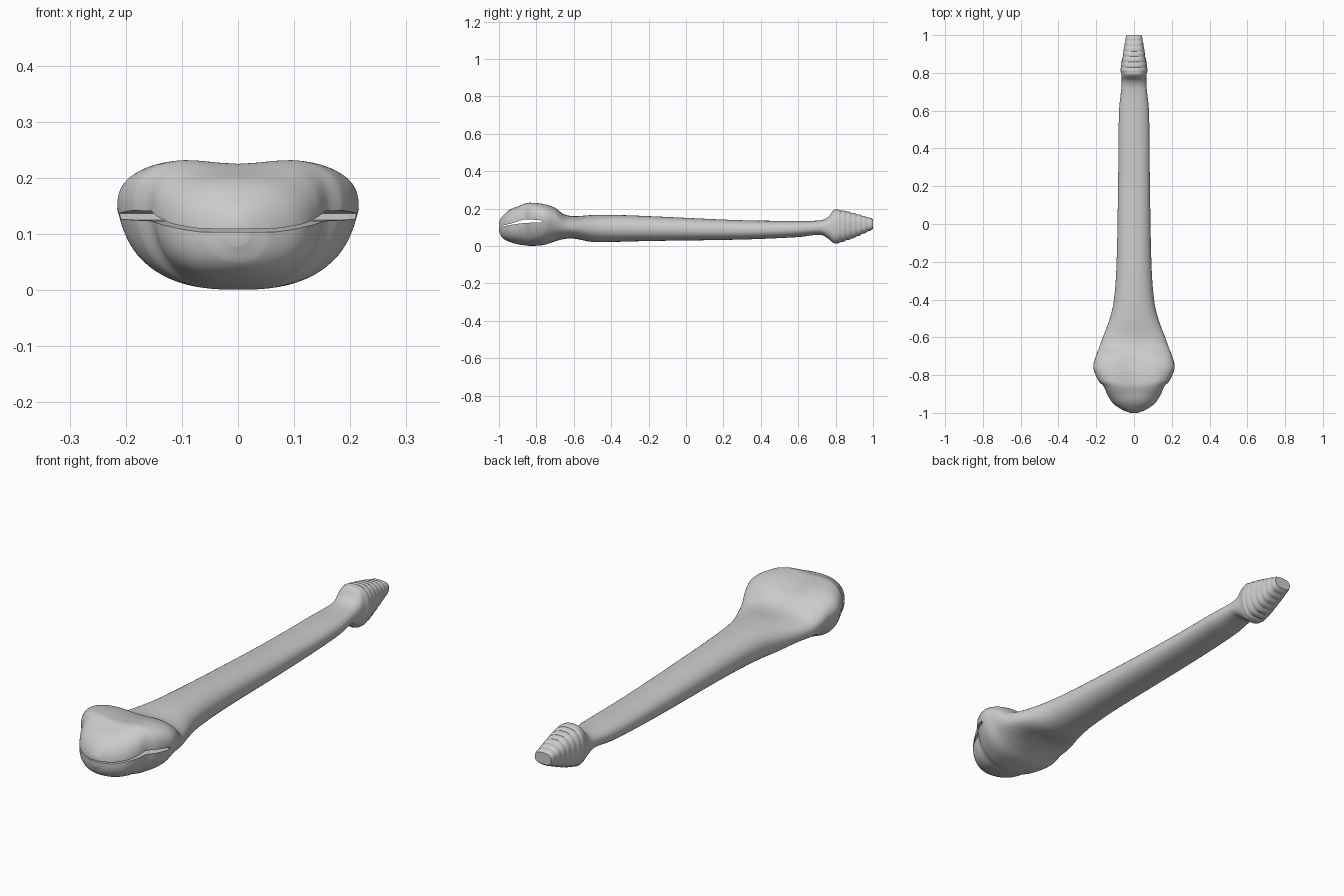
import bpy, bmesh
from math import cos, sin, pi, exp, copysign

cube = bpy.data.objects.get("Cube")
if cube:
    bpy.data.objects.remove(cube, do_unlink=True)

grey = bpy.data.materials.new("light_grey")
grey.use_nodes = True
tone = (0.6, 0.6, 0.6, 1)
grey.diffuse_color = tone
grey.node_tree.nodes["Principled BSDF"].inputs["Base Color"].default_value = tone

# Body stations: position along y, half width, bottom, top, squareness
STATIONS = [
    (-1, .02, .08, .13, 2), (-.985, .06, .048, .155, 2.2), (-.95, .11, .025, .19, 2.4),
    (-.9, .143, .01, .22, 2.6), (-.86, .16, .004, .24, 2.8), (-.83, .188, .001, .242, 2.9),
    (-.76, .215, .006, .233, 2.9), (-.7, .202, .025, .212, 2.7), (-.65, .183, .038, .172, 2.4),
    (-.6, .165, .04, .16, 2.3), (-.5, .128, .022, .166, 2.2), (-.4, .106, .022, .167, 2.2),
    (-.2, .092, .027, .16, 2.2), (.3, .083, .035, .138, 2.3), (.6, .079, .048, .135, 2.3),
    (.72, .067, .06, .138, 2.4), (.76, .065, .04, .155, 2.4), (.79, .066, .016, .192, 2.5),
    (.82, .071, .018, .193, 2.5), (.9, .058, .045, .175, 2.6), (1, .041, .09, .145, 2.8)]


def mesh_object(name, bm):
    bmesh.ops.recalc_face_normals(bm, faces=bm.faces[:])
    mesh = bpy.data.meshes.new(name)
    bm.to_mesh(mesh)
    bm.free()
    mesh.materials.append(grey)
    obj = bpy.data.objects.new(name, mesh)
    bpy.context.collection.objects.link(obj)
    return obj


def loft(bm, rings):
    """Skin closed rings of points and cap both ends."""
    loops = [[bm.verts.new(p) for p in ring] for ring in rings]
    for a, b in zip(loops, loops[1:]):
        for i in range(len(a)):
            j = (i + 1) % len(a)
            bm.faces.new((a[i], a[j], b[j], b[i]))
    bm.faces.new(loops[0])
    bm.faces.new(loops[-1])


def sample(i, t):
    """Smooth, non-uniform spline through the stations."""
    def slope(k, c):
        lo, hi = STATIONS[max(k - 1, 0)], STATIONS[min(k + 1, len(STATIONS) - 1)]
        return (hi[c] - lo[c]) / (hi[0] - lo[0])
    a, b = STATIONS[i], STATIONS[i + 1]
    step = b[0] - a[0]
    out = [a[0] + step * t]
    for c in range(1, len(a)):
        h = t * t * (3 - 2 * t)
        out.append(a[c] * (1 - h) + b[c] * h + step * (
            slope(i, c) * t * (1 - t) ** 2 - slope(i + 1, c) * t * t * (1 - t)))
    return out


def section(y, width, bottom, top, power, count=64):
    """Rounded section; the head narrows below and dips along its crown."""
    head = exp(-((y + .79) / .12) ** 4)
    middle = (top + bottom) / 2 + .025 * head
    ring = []
    for k in range(count):
        a = 2 * pi * k / count
        c, s = cos(a), sin(a)
        x = width * copysign(abs(c) ** (2 / power), c)
        z = copysign(abs(s) ** (2 / power), s)
        if z < 0:
            x *= 1 + .16 * head * z
            z = middle + z * (middle - bottom)
        else:
            z = middle + z * (top - middle) - .018 * head * exp(-(x / .09) ** 2) * z
        ring.append((x, y, z))
    return ring


# Head, long body and ridged tail tip in one skin
rings = []
for i in range(len(STATIONS) - 1):
    steps = 28 if STATIONS[i][0] > .81 else 7
    for k in range(steps + (i == len(STATIONS) - 2)):
        y, width, bottom, top, power = sample(i, k / steps)
        if y > .8:
            ridge = .004 * (abs(sin(pi * (y - .8) / .0285)) - .6)
            width, bottom, top = width + ridge / 2, bottom - ridge, top + ridge
        rings.append(section(y, width, bottom, top, power))
bm = bmesh.new()
loft(bm, rings)
body = mesh_object("body", bm)

# Thin curved mouth opening, following the jaw back from the nose
MOUTH = [(-1.05, .102, .107), (-.98, .104, .11), (-.94, .113, .119), (-.9, .119, .131),
         (-.87, .123, .141), (-.83, .125, .142), (-.77, .127, .137)]
bm = bmesh.new()
outline = [(y, low) for y, low, high in MOUTH] + [(y, high) for y, low, high in reversed(MOUTH)]
loft(bm, [[(x, y, z) for y, z in outline] for x in (-.3, .3)])
cutter = mesh_object("mouth_cutter", bm)
cutter.hide_render = True
cut = body.modifiers.new("mouth_opening", "BOOLEAN")
cut.operation = "DIFFERENCE"
cut.solver = "EXACT"
cut.object = cutter

bpy.ops.object.select_all(action="DESELECT")
bpy.context.view_layer.objects.active = body
body.select_set(True)
bpy.ops.object.modifier_apply(modifier=cut.name)
bpy.data.objects.remove(cutter, do_unlink=True)
bpy.ops.object.shade_smooth_by_angle(angle=.7)
